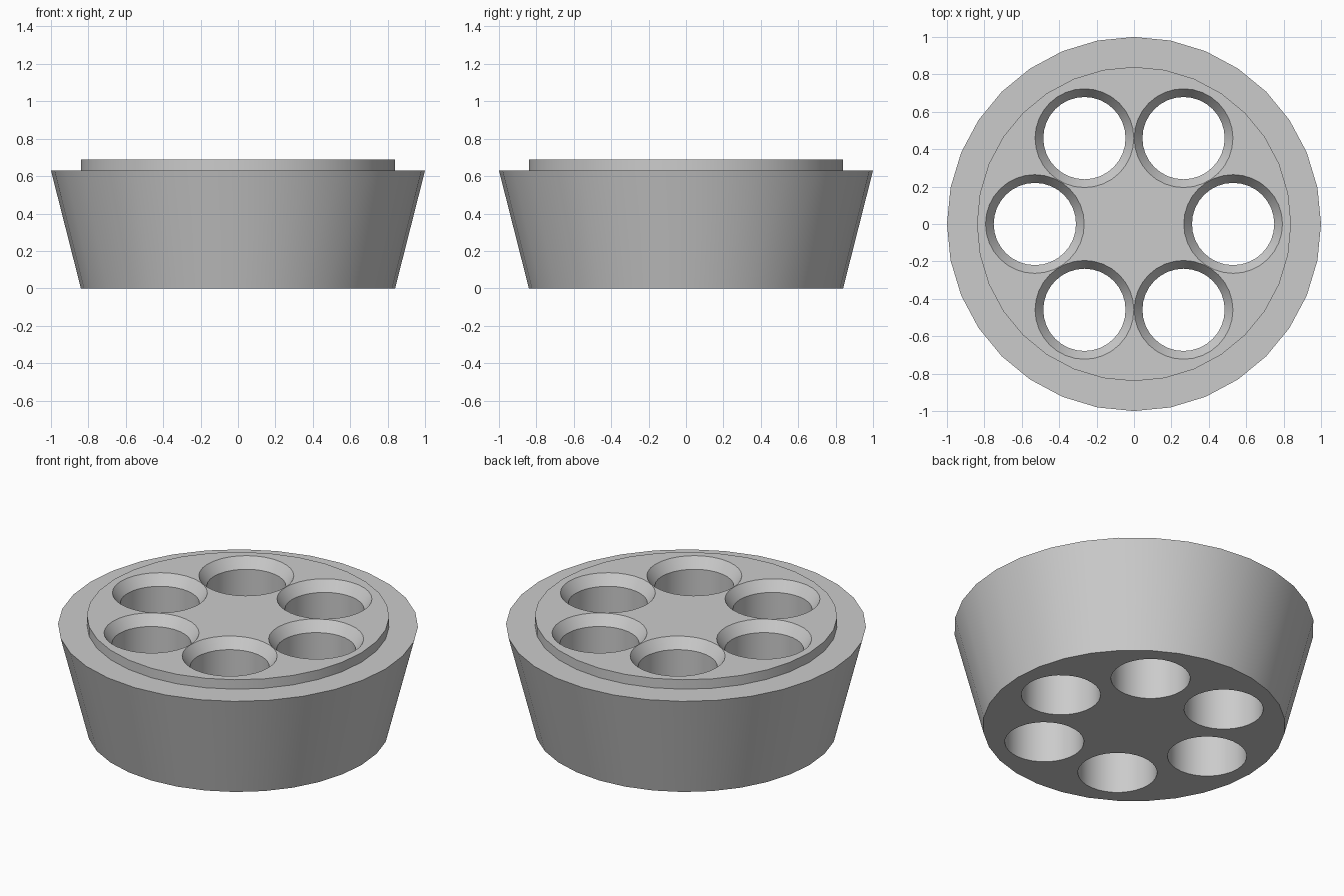
import bpy, bmesh, math

SIDES = 32
HOLES = 6
HOLE_RING = 0.53

if "Cube" in bpy.data.objects:
    bpy.data.objects.remove(bpy.data.objects["Cube"], do_unlink=True)

grey = bpy.data.materials.new("plain grey")
grey.use_nodes = True
grey.diffuse_color = (0.6, 0.6, 0.6, 1)
grey.node_tree.nodes["Principled BSDF"].inputs["Base Color"].default_value = (0.6, 0.6, 0.6, 1)


def turned(name, profile, x=0, y=0):
    """Closed round solid from (radius, height) steps, bottom to top."""
    bm = bmesh.new()
    rings = []
    for r, z in profile:
        angles = [math.tau * i / SIDES for i in range(SIDES)]
        rings.append([bm.verts.new((x + r * math.cos(a), y + r * math.sin(a), z)) for a in angles])
    for low, high in zip(rings, rings[1:]):
        for i in range(SIDES):
            j = (i + 1) % SIDES
            bm.faces.new((low[i], low[j], high[j], high[i]))
    bm.faces.new(rings[0][::-1])
    bm.faces.new(rings[-1])
    mesh = bpy.data.meshes.new(name)
    bm.to_mesh(mesh)
    bm.free()
    mesh.materials.append(grey)
    obj = bpy.data.objects.new(name, mesh)
    bpy.context.collection.objects.link(obj)
    return obj


# Tapered body with a raised disc on top
body = turned("tapered_holder", [(0.84, 0), (1, 0.63), (0.84, 0.63), (0.84, 0.688)])
bpy.ops.object.select_all(action="DESELECT")
bpy.context.view_layer.objects.active = body
body.select_set(True)

# Ring of through holes with countersunk mouths
for k in range(HOLES):
    a = math.tau * k / HOLES
    cutter = turned("hole_cutter", [(0.22, -0.1), (0.22, 0.625), (0.264, 0.688), (0.264, 0.8)],
                    HOLE_RING * math.cos(a), HOLE_RING * math.sin(a))
    cutter.hide_render = True
    cut = body.modifiers.new("hole", "BOOLEAN")
    cut.operation = "DIFFERENCE"
    cut.solver = "EXACT"
    cut.object = cutter
    bpy.ops.object.modifier_apply(modifier=cut.name)
    bpy.data.objects.remove(cutter, do_unlink=True)

bpy.ops.object.shade_smooth_by_angle(angle=math.radians(30))
